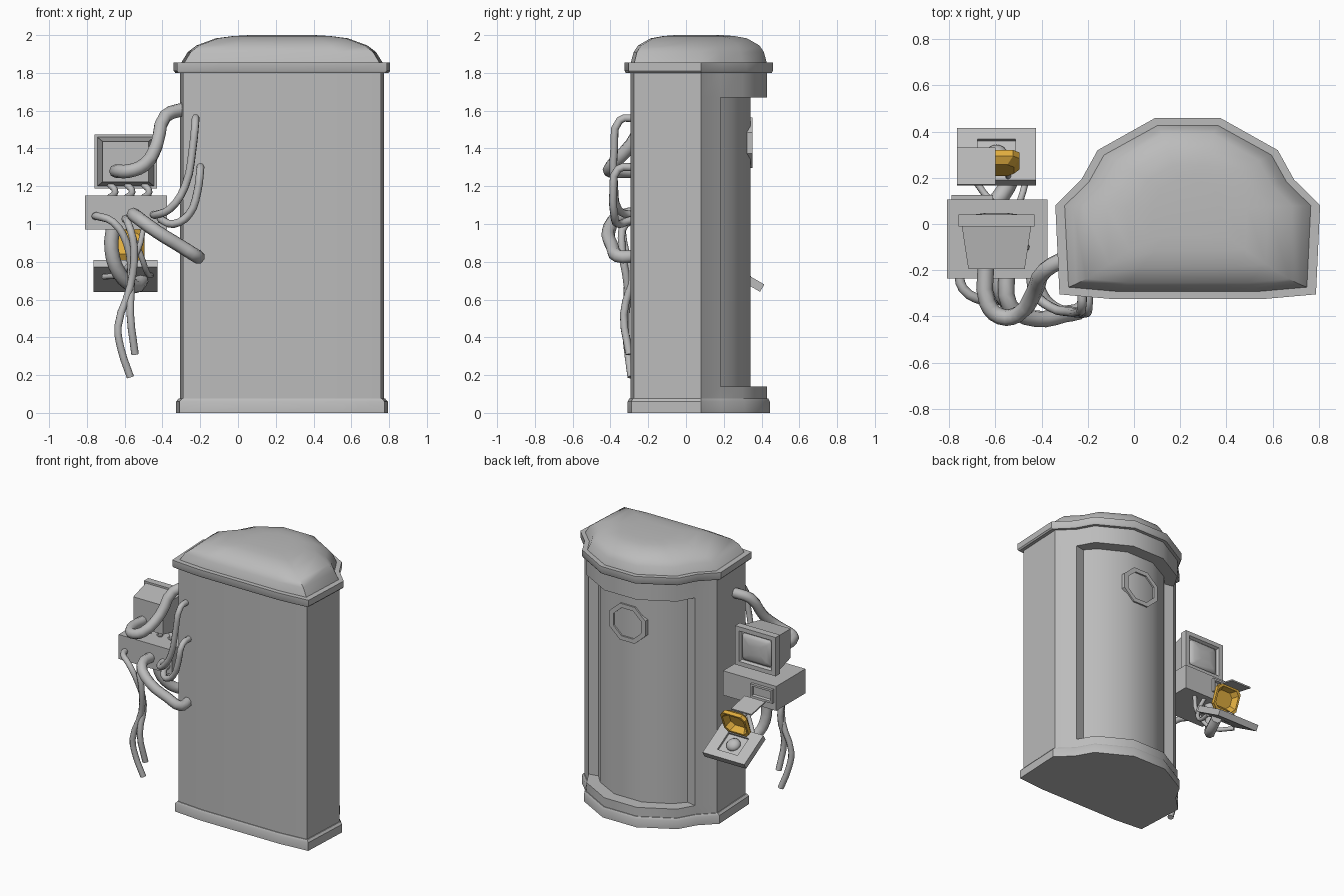
import bpy, bmesh, math
from mathutils import Vector

if "Cube" in bpy.data.objects:
    bpy.data.objects.remove(bpy.data.objects["Cube"])


def material(name, rgb):
    m = bpy.data.materials.new(name)
    m.diffuse_color = (*rgb, 1)
    m.use_nodes = True
    m.node_tree.nodes["Principled BSDF"].inputs["Base Color"].default_value = m.diffuse_color
    return m


GREY = material("metal grey", (0.5, 0.5, 0.5))
GOLD = material("gold", (0.75, 0.42, 0.05))


def smooth(ob, angle):
    bpy.ops.object.select_all(action='DESELECT')
    bpy.context.view_layer.objects.active = ob
    ob.select_set(True)
    bpy.ops.object.shade_smooth_by_angle(angle=math.radians(angle))


def loft(name, rings, mat=GREY, angle=35, closed=False):
    """Skin a list of equal-length rings; cap the ends or join them up."""
    bm = bmesh.new()
    vs = [[bm.verts.new(p) for p in r] for r in rings]
    n = len(rings[0])
    pairs = list(zip(vs, vs[1:])) + ([(vs[-1], vs[0])] if closed else [])
    for a, b in pairs:
        for i in range(n):
            j = (i + 1) % n
            bm.faces.new((a[i], a[j], b[j], b[i]))
    if not closed:
        bm.faces.new(vs[0])
        bm.faces.new(vs[-1])
    bmesh.ops.remove_doubles(bm, verts=bm.verts, dist=1e-5)
    bmesh.ops.recalc_face_normals(bm, faces=bm.faces)
    me = bpy.data.meshes.new(name)
    bm.to_mesh(me)
    bm.free()
    me.materials.append(mat)
    ob = bpy.data.objects.new(name, me)
    bpy.context.collection.objects.link(ob)
    smooth(ob, angle)
    return ob


def panel(name, origin, v, steps, chamfer=0, mat=GREY, angle=30):
    """Rectangular rings (half width, half height, depth) along u x v, u = +x."""
    o, u, v = Vector(origin), Vector((1, 0, 0)), Vector(v).normalized()
    n = u.cross(v)
    rings = []
    for hu, hv, d in steps:
        ring = []
        for sx, sy in ((1, 1), (-1, 1), (-1, -1), (1, -1)):
            if chamfer:
                c = [(sx * hu, sy * (hv - chamfer)), (sx * (hu - chamfer), sy * hv)]
                pts = c if sx * sy > 0 else c[::-1]
            else:
                pts = [(sx * hu, sy * hv)]
            ring += [o + u * a + v * b + n * d for a, b in pts]
        rings.append(ring)
    return loft(name, rings, mat, angle)


def tube(name, pts, r):
    cu = bpy.data.curves.new(name, 'CURVE')
    cu.dimensions = '3D'
    cu.bevel_depth = r
    cu.bevel_resolution = 2
    cu.resolution_u = 3
    cu.use_fill_caps = True
    sp = cu.splines.new('BEZIER')
    sp.bezier_points.add(len(pts) - 1)
    for bp, p in zip(sp.bezier_points, pts):
        bp.co = p
        bp.handle_left_type = bp.handle_right_type = 'AUTO'
    cu.materials.append(GREY)
    ob = bpy.data.objects.new(name, cu)
    bpy.context.collection.objects.link(ob)
    bpy.ops.object.select_all(action='DESELECT')
    bpy.context.view_layer.objects.active = ob
    ob.select_set(True)
    bpy.ops.object.convert(target='MESH')
    smooth(bpy.context.object, 50)


# ---- booth: half outline of the rim relative to its centre, mirrored in x
CX, CY = 0.2325, 0.0675
HALF = [(0.33, -0.392), (0.555, -0.372), (0.573, 0.013), (0.46, 0.125),
        (0.46, 0.125), (0.39, 0.252), (0.14, 0.392)]
# same points with the doorway pushed in
DOOR = HALF[:4] + [(0.385, 0.11), (0.315, 0.19), (0.12, 0.295)]


def outline(half, sx, sy, z):
    pts = half + [(-x, y) for x, y in reversed(half)]
    return [(CX + x * sx, CY + y * sy, z) for x, y in pts]


B = (0.943, 0.925)
loft("booth_body", [outline(HALF, *B, 0.06), outline(HALF, *B, 0.14),
                    outline(DOOR, *B, 0.14), outline(DOOR, *B, 1.67),
                    outline(HALF, *B, 1.67), outline(HALF, *B, 1.81)])
loft("booth_base", [outline(HALF, 0.978, 0.96, 0.0), outline(HALF, 0.978, 0.96, 0.06),
                    outline(HALF, 0.955, 0.94, 0.075)])
loft("roof_rim", [outline(HALF, 0.985, 0.985, 1.80), outline(HALF, 1, 1, 1.81),
                  outline(HALF, 1, 1, 1.855)])
loft("roof_dome", [outline(HALF, s, t, z) for s, t, z in
                   ((0.935, 0.92, 1.85), (0.87, 0.88, 1.91), (0.79, 0.82, 1.945),
                    (0.61, 0.65, 1.983), (0.45, 0.48, 1.995), (0.3, 0.32, 2.0))], angle=50)

# ---- porthole ring on the door
def hoop(r, y):
    return [(CX + 1.1 * r * math.cos(a), y, 1.43 + r * math.sin(a))
            for a in (math.tau * (i + 0.5) / 8 for i in range(8))]


loft("porthole_ring", [hoop(0.145, 0.27), hoop(0.145, 0.352), hoop(0.112, 0.352),
                       hoop(0.112, 0.30)], closed=True)

# ---- control hub, monitor and ticket slot (screen side faces +y)
UP, BACKV = (0, 0, 1), (0, 0, -1)
panel("control_hub", (-0.592, 0, 1.06), BACKV, [(0.217, 0.09, -0.235), (0.217, 0.09, 0.105)])
panel("monitor", (-0.595, 0, 1.33), BACKV,
      [(0.122, 0.107, -0.195), (0.15, 0.13, -0.01), (0.165, 0.143, -0.01),
       (0.165, 0.143, 0.042), (0.132, 0.112, 0.042), (0.122, 0.102, 0.022)])
panel("screen_glass", (-0.595, 0, 1.33), BACKV,
      [(0.12, 0.1, 0.018), (0.115, 0.095, 0.03), (0.09, 0.075, 0.042), (0.045, 0.037, 0.048)],
      chamfer=0.015, angle=60)
panel("slot_frame", (-0.7, 0, 1.075), BACKV,
      [(0.09, 0.05, 0.10), (0.09, 0.05, 0.125), (0.075, 0.035, 0.125), (0.075, 0.03, 0.108)])
panel("ticket_plate", (-0.682, 0.25, 1.03), (0, 0.98, -0.2),
      [(0.083, 0.082, -0.005), (0.083, 0.082, 0.005)])
for i, x in enumerate((-0.68, -0.59, -0.5)):
    tube(f"monitor_leg_{i}", [(x, -0.08, 1.14), (x + 0.03, -0.1, 1.17), (x, -0.08, 1.21)], 0.018)

# ---- tilted button tray with button and open gold cover
T = Vector((0, 0.866, -0.5))
N = Vector((0, 0.5, 0.866))
top = Vector((-0.595, 0.302, 0.745))
panel("button_tray", top, T,
      [(0.17, 0.13, -0.045), (0.17, 0.13, 0), (0.083, 0.075, 0), (0.083, 0.075, -0.015)])
bpy.ops.mesh.primitive_uv_sphere_add(segments=16, ring_count=8, radius=0.05,
                                     location=top - N * 0.012, rotation=(math.radians(-30), 0, 0))
button = bpy.context.object
button.name = "push_button"
button.scale = (1, 1, 0.75)
button.data.materials.append(GREY)
smooth(button, 60)
panel("button_cover", (-0.595, 0.232, 0.902), (0, -0.38, -0.92),
      [(0.075, 0.065, 0), (0.1, 0.09, 0.03), (0.1, 0.09, 0.058), (0.086, 0.076, 0.058),
       (0.066, 0.056, 0.014)], chamfer=0.028, mat=GOLD)
for s in (-1, 1):
    tube("cover_hinge", [(-0.595 + s * 0.05, 0.2, 0.79), (-0.595 + s * 0.05, 0.22, 0.835)], 0.012)

# ---- thick pipes
tube("monitor_pipe", [(-0.64, -0.17, 1.28), (-0.635, -0.34, 1.28), (-0.58, -0.4, 1.28),
                      (-0.5, -0.39, 1.31), (-0.43, -0.29, 1.42), (-0.385, -0.2, 1.57),
                      (-0.28, -0.14, 1.61)], 0.036)
tube("hub_pipe", [(-0.55, -0.2, 1.05), (-0.54, -0.35, 1.04), (-0.43, -0.41, 0.96),
                  (-0.3, -0.39, 0.88), (-0.22, -0.36, 0.83), (-0.215, -0.27, 0.83)], 0.036)
tube("tray_pipe", [(-0.66, 0.02, 0.99), (-0.67, 0.02, 0.87), (-0.63, 0.06, 0.74),
                   (-0.55, 0.16, 0.67), (-0.51, 0.27, 0.70)], 0.038)

# ---- thin hoses
HOSES = {
    "long_hose": [(-0.45, -0.2, 1.05), (-0.43, -0.3, 1.05), (-0.36, -0.36, 1.08),
                  (-0.28, -0.38, 1.2), (-0.24, -0.38, 1.4), (-0.225, -0.35, 1.55),
                  (-0.225, -0.27, 1.56)],
    "short_hose": [(-0.41, -0.2, 1.03), (-0.4, -0.29, 1.02), (-0.34, -0.36, 1.0),
                   (-0.26, -0.38, 1.05), (-0.215, -0.385, 1.17), (-0.2, -0.36, 1.29),
                   (-0.2, -0.27, 1.3)],
    "loose_hose_a": [(-0.76, -0.2, 1.04), (-0.74, -0.28, 1.04), (-0.66, -0.33, 1.01),
                     (-0.59, -0.33, 0.9), (-0.565, -0.29, 0.72), (-0.57, -0.33, 0.52),
                     (-0.545, -0.3, 0.31)],
    "loose_hose_b": [(-0.6, -0.2, 1.03), (-0.58, -0.32, 1.0), (-0.55, -0.34, 0.88),
                     (-0.57, -0.31, 0.67), (-0.635, -0.32, 0.46), (-0.62, -0.31, 0.34),
                     (-0.57, -0.29, 0.19)],
    "tray_hose_a": [(-0.5, 0.05, 0.98), (-0.53, 0.04, 0.86), (-0.62, 0.1, 0.74),
                    (-0.71, 0.22, 0.72)],
    "tray_hose_b": [(-0.58, 0.06, 0.98), (-0.52, 0.06, 0.85), (-0.48, 0.14, 0.74),
                    (-0.46, 0.24, 0.73)],
}
for name, pts in HOSES.items():
    tube(name, pts, 0.021 if "tray" not in name else 0.015)
